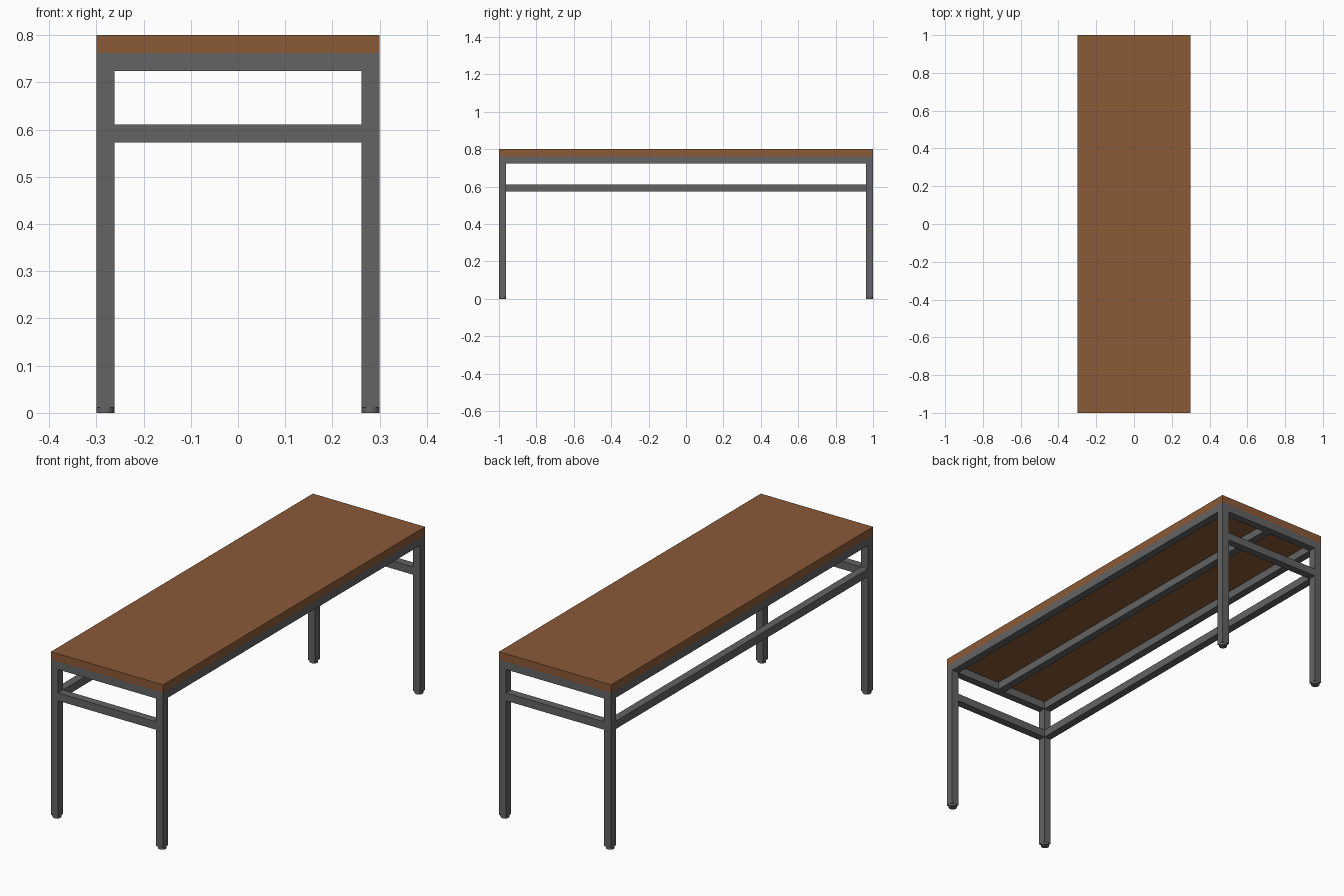
import bpy

cube = bpy.data.objects.get("Cube")
if cube:
    bpy.data.objects.remove(cube, do_unlink=True)

# Overall sizes
W, L, H = 0.6, 2.0, 0.8
T = 0.038                      # square tube width
FOOT = 0.011                   # foot height
FRAME_TOP = H - T
FRAME_LOW = FRAME_TOP - T
RAIL_LOW, RAIL_TOP = 0.573, 0.611
X, Y = W / 2, L / 2


def material(name, color):
    m = bpy.data.materials.new(name)
    m.use_nodes = True
    m.diffuse_color = color
    m.node_tree.nodes["Principled BSDF"].inputs["Base Color"].default_value = color
    return m


wood = material("brown wood", (0.26, 0.102, 0.039, 1))
metal = material("grey metal", (0.125, 0.125, 0.125, 1))


def box(name, low, high, mat):
    """Box spanning two opposite corners."""
    center = [(a + b) / 2 for a, b in zip(low, high)]
    bpy.ops.mesh.primitive_cube_add(size=1, location=center)
    ob = bpy.context.object
    ob.name = name
    ob.scale = [b - a for a, b in zip(low, high)]
    bpy.ops.object.transform_apply(location=False, rotation=False, scale=True)
    ob.data.materials.append(mat)
    return ob


# Table top
box("table_top", (-X, -Y, FRAME_TOP), (X, Y, H), wood)

# Long frame bars and the centre beam
for name, x in (("right", -X + T / 2), ("left", X - T / 2)):
    box(name + "_frame_bar", (x - T / 2, -Y, FRAME_LOW), (x + T / 2, Y, FRAME_TOP), metal)
box("centre_beam", (-T / 2, -Y + T, FRAME_LOW), (T / 2, Y - T, FRAME_TOP), metal)

# End frame bars and lower end rails
for name, y in (("front", -Y + T / 2), ("back", Y - T / 2)):
    for part, low, high in (("frame_bar", FRAME_LOW, FRAME_TOP),
                            ("lower_rail", RAIL_LOW, RAIL_TOP)):
        box(f"{name}_{part}", (-X + T, y - T / 2, low), (X - T, y + T / 2, high), metal)

# Single long lower rail
box("long_lower_rail", (-X, -Y + T, RAIL_LOW), (-X + T, Y - T, RAIL_TOP), metal)

# Legs with round feet
for side, sx in (("right", -1), ("left", 1)):
    for end, sy in (("front", -1), ("back", 1)):
        x, y = sx * (X - T / 2), sy * (Y - T / 2)
        box(f"{end}_{side}_leg", (x - T / 2, y - T / 2, FOOT),
            (x + T / 2, y + T / 2, FRAME_LOW), metal)
        bpy.ops.mesh.primitive_cylinder_add(vertices=16, radius=T / 2, depth=FOOT,
                                            location=(x, y, FOOT / 2))
        foot = bpy.context.object
        foot.name = f"{end}_{side}_foot"
        foot.data.materials.append(metal)
        bpy.ops.object.shade_smooth_by_angle()
